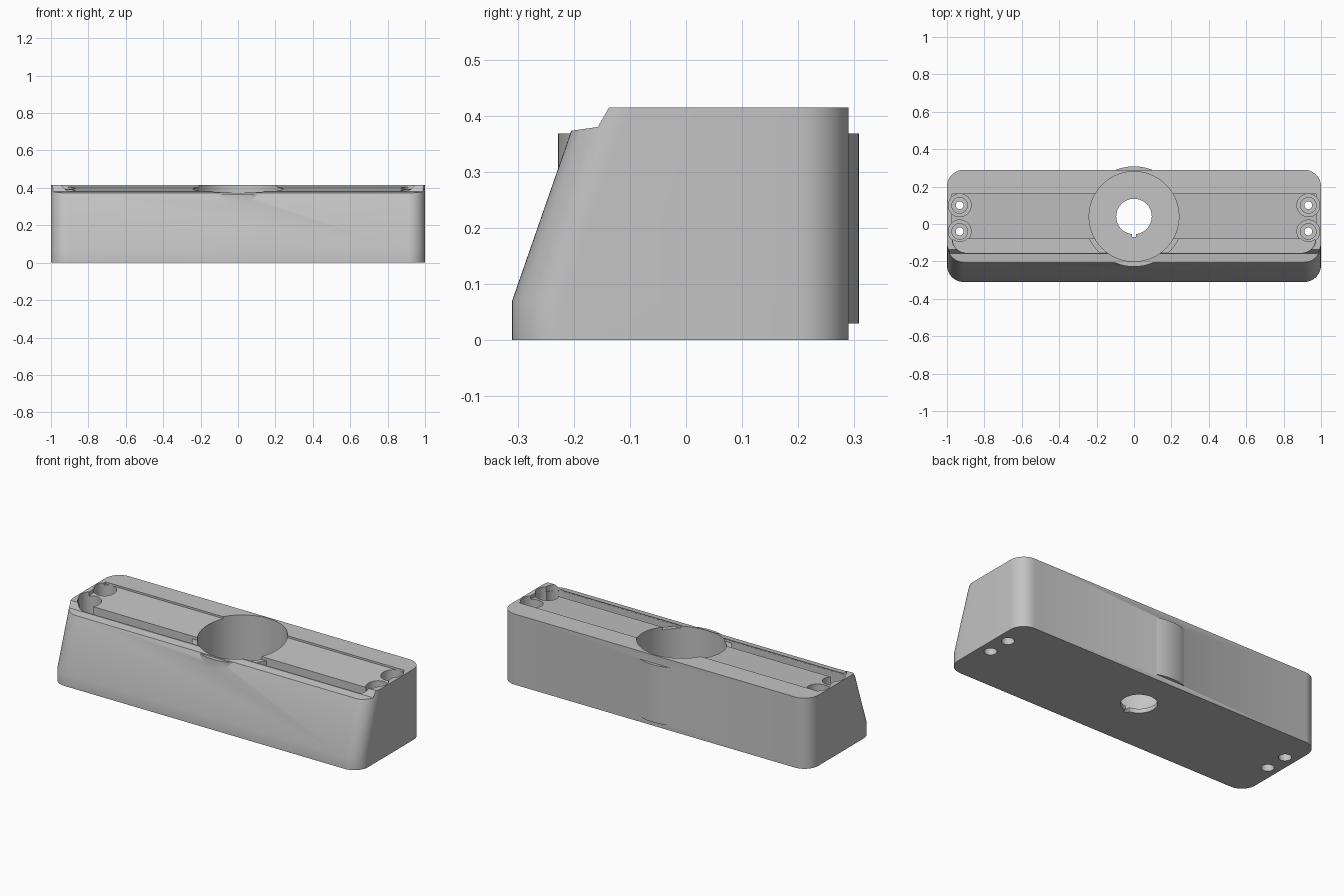
import bpy, bmesh, math

if "Cube" in bpy.data.objects:
    bpy.data.objects.remove(bpy.data.objects["Cube"], do_unlink=True)

grey = bpy.data.materials.new("light grey")
grey.use_nodes = True
GREY = (0.55, 0.55, 0.55, 1)
grey.diffuse_color = GREY
grey.node_tree.nodes["Principled BSDF"].inputs["Base Color"].default_value = GREY


def outline(x, y0, y1, r_front, r_back, steps=12):
    """Rounded rectangle, symmetric in x, counter-clockwise from the front left."""
    pts = []
    corners = ((-x, y0, r_front, 180), (x, y0, r_front, 270),
               (x, y1, r_back, 0), (-x, y1, r_back, 90))
    for cx, cy, r, start in corners:
        if r == 0:
            pts.append((cx, cy))
            continue
        ox = cx - math.copysign(r, cx)
        oy = cy + r if cy == y0 else cy - r
        for i in range(steps + 1):
            a = math.radians(start + 90 * i / steps)
            pts.append((ox + r * math.cos(a), oy + r * math.sin(a)))
    return pts


def loft(name, rings):
    """Closed solid through a list of equal-length rings of points."""
    bm = bmesh.new()
    loops = [[bm.verts.new(p) for p in ring] for ring in rings]
    n = len(loops[0])
    for lo, hi in zip(loops, loops[1:]):
        for i in range(n):
            j = (i + 1) % n
            bm.faces.new((lo[i], lo[j], hi[j], hi[i]))
    bm.faces.new(loops[0][::-1])
    bm.faces.new(loops[-1])
    bmesh.ops.recalc_face_normals(bm, faces=bm.faces)
    mesh = bpy.data.meshes.new(name)
    bm.to_mesh(mesh)
    bm.free()
    mesh.materials.append(grey)
    obj = bpy.data.objects.new(name, mesh)
    bpy.context.collection.objects.link(obj)
    return obj


def level(pts, z):
    return [(x, y, z) for x, y in pts]


def cylinder(name, x, y, r, z0, z1, sides=64):
    ring = [(x + r * math.cos(math.tau * i / sides),
             y + r * math.sin(math.tau * i / sides)) for i in range(sides)]
    return loft(name, [level(ring, z0), level(ring, z1)])


def combine(tool, operation="DIFFERENCE"):
    """Apply a boolean to the housing and discard the tool."""
    tool.hide_render = True
    mod = housing.modifiers.new("boolean", "BOOLEAN")
    mod.operation, mod.solver, mod.object = operation, "EXACT", tool
    bpy.context.view_layer.objects.active = housing
    bpy.ops.object.modifier_apply(modifier=mod.name)
    bpy.data.objects.remove(tool, do_unlink=True)


# Housing body: upright foot, then a front that leans back
TOP, BACK = 0.415, 0.29
foot = outline(1, -0.31, BACK, 0.09, 0.09)
crown = outline(1, -0.19, BACK, 0.09, 0.09)
housing = loft("housing", [level(foot, 0), level(foot, 0.07), level(crown, TOP)])

# Lowered lip along the top front edge
notch = [(-0.137, TOP), (-0.157, 0.38), (-0.205, 0.373), (-0.5, 0.33),
         (-0.5, 0.6), (-0.137, 0.6)]
combine(loft("lip_cutter", [[(x, y, z) for y, z in notch] for x in (-1.2, 1.2)]))

# Sloping cover seat behind the lip
seat = outline(0.972, -0.155, 0.16, 0.075, 0)
slope = [(x, y, 0.391 + 0.08 * y) for x, y in seat]
combine(loft("seat_cutter", [slope, level(seat, 0.6)]))

# Deep channel between the lip and the seat
channel = outline(0.968, -0.154, -0.08, 0.07, 0)
combine(loft("channel_cutter", [level(channel, 0.03), level(channel, 0.6)]))

# Round well with a wall that bulges through the front and back
WELL_Y = 0.04
combine(cylinder("well_wall", 0, WELL_Y, 0.268, 0.03, 0.368, 96), "UNION")
combine(cylinder("well_cutter", 0, WELL_Y, 0.24, 0.025, 0.6, 96))

# Shaft hole with a key slot through the well floor
combine(cylinder("shaft_cutter", 0, WELL_Y, 0.095, -0.1, 0.1))
key = outline(0.012, -0.07, 0, 0, 0)
combine(loft("key_cutter", [level(key, -0.1), level(key, 0.1)]))

# Screw posts, pockets and through holes at both ends
for x in (-0.932, 0.932):
    for y in (-0.04, 0.1):
        combine(cylinder("screw_post", x, y, 0.056, 0.02, 0.26, 40), "UNION")
        for r, z0, z1 in ((0.061, 0.25, 0.6), (0.042, 0.2, 0.6),
                          (0.021, -0.1, 0.6), (0.034, -0.1, 0.06)):
            combine(cylinder("screw_cutter", x, y, r, z0, z1, 40))

# Smooth curved walls, crisp edges
bpy.ops.object.select_all(action="DESELECT")
housing.select_set(True)
bpy.context.view_layer.objects.active = housing
bpy.ops.object.shade_smooth_by_angle(angle=math.radians(25))
